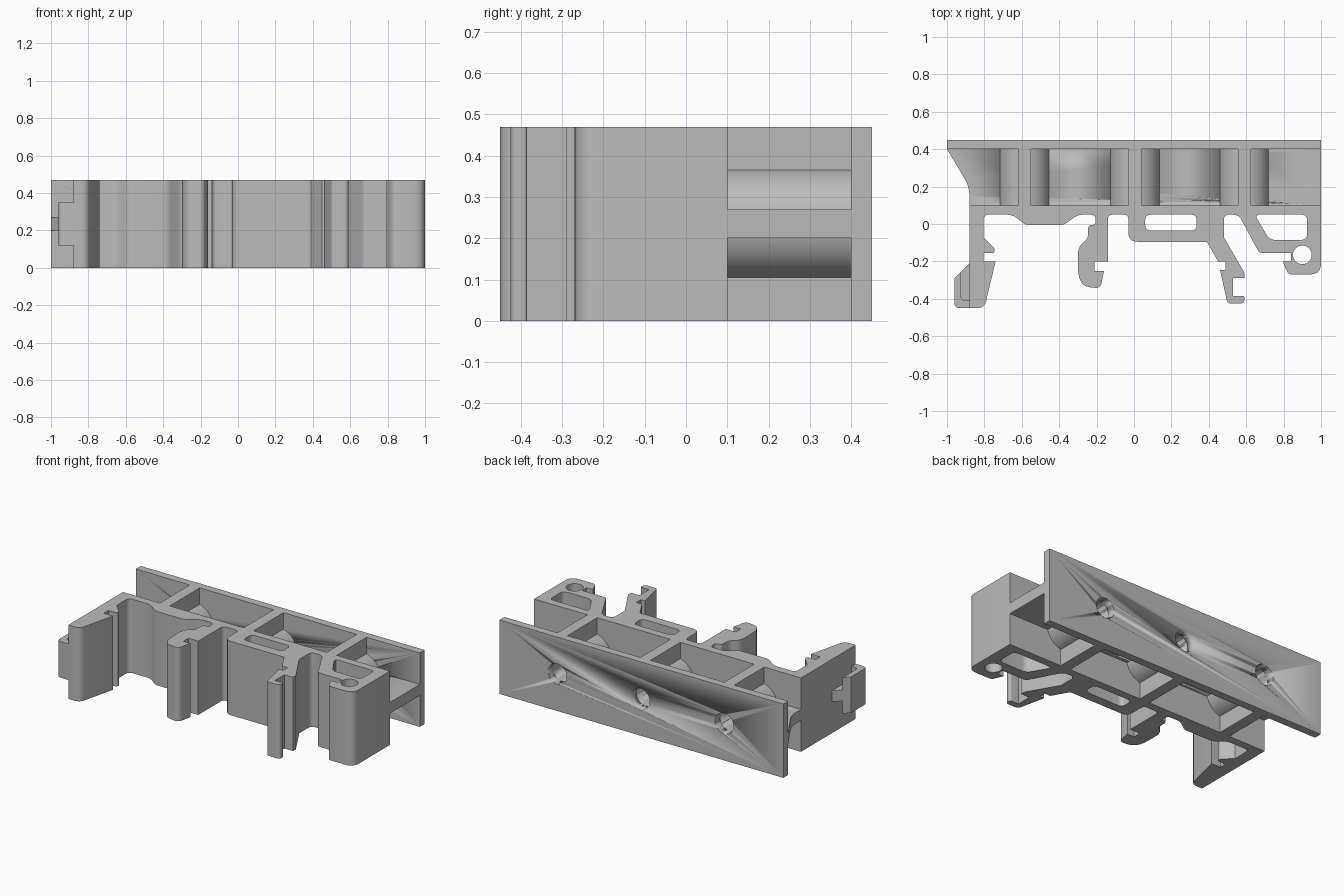
import bpy
import bmesh
import math
from mathutils import Vector

default = bpy.data.objects.get("Cube")
if default:
    bpy.data.objects.remove(default)

HEIGHT = .47
MIDDLE = HEIGHT / 2
WEB = .035          # half thickness of web and ribs
SCREW_X = (-.585, .005, .59)

grey = bpy.data.materials.new("plain grey plastic")
grey.use_nodes = True
colour = (.5, .5, .5, 1)
grey.diffuse_color = colour
grey.node_tree.nodes["Principled BSDF"].inputs["Base Color"].default_value = colour


def select_only(obj):
    bpy.ops.object.select_all(action='DESELECT')
    obj.select_set(True)
    bpy.context.view_layer.objects.active = obj


def finish(obj):
    """Give a part its colour and smooth its curved faces."""
    obj.data.materials.clear()
    obj.data.materials.append(grey)
    select_only(obj)
    bpy.ops.object.shade_smooth_by_angle(angle=math.radians(32))
    return obj


def rounded(points, steps=5):
    """Round each corner that carries a third value, its radius."""
    result = []
    for i, point in enumerate(points):
        corner = Vector(point[:2])
        if len(point) == 2:
            result.append(corner)
            continue
        before = Vector(points[i - 1][:2]) - corner
        after = Vector(points[(i + 1) % len(points)][:2]) - corner
        start = corner + before.normalized() * min(point[2], before.length * .49)
        end = corner + after.normalized() * min(point[2], after.length * .49)
        for s in range(steps + 1):
            t = s / steps
            result.append(start * (1 - t) ** 2 + corner * 2 * t * (1 - t) + end * t ** 2)
    return result


def prism(name, outline, bottom=0, top=HEIGHT, openings=()):
    """Extrude a plan outline, with openings, between two heights."""
    curve = bpy.data.curves.new(name, 'CURVE')
    curve.dimensions = '2D'
    curve.fill_mode = 'BOTH'
    curve.extrude = (top - bottom) / 2
    for loop in (outline, *openings):
        corners = rounded(loop)
        spline = curve.splines.new('POLY')
        spline.points.add(len(corners) - 1)
        for target, corner in zip(spline.points, corners):
            target.co = (corner.x, corner.y, 0, 1)
        spline.use_cyclic_u = True
    obj = bpy.data.objects.new(name, curve)
    bpy.context.collection.objects.link(obj)
    select_only(obj)
    bpy.ops.object.convert(target='MESH')
    obj = bpy.context.object
    bm = bmesh.new()
    bm.from_mesh(obj.data)
    bmesh.ops.remove_doubles(bm, verts=bm.verts, dist=.0001)
    bmesh.ops.recalc_face_normals(bm, faces=bm.faces)
    bmesh.ops.translate(bm, verts=bm.verts, vec=(0, 0, (top + bottom) / 2))
    bm.to_mesh(obj.data)
    bm.free()
    return finish(obj)


def rectangle(left, right, front, back):
    return [(left, front), (right, front), (right, back), (left, back)]


def cylinder(name, x, front, back, radius):
    """Cylinder lying along the depth axis at mid height."""
    bpy.ops.mesh.primitive_cylinder_add(
        vertices=48, radius=radius, depth=back - front,
        location=(x, (front + back) / 2, MIDDLE), rotation=(math.pi / 2, 0, 0))
    obj = bpy.context.object
    obj.name = name
    return finish(obj)


# Front body: outline sections from left to right, each running along the front
outer_leg = [
    (-.88, .1), (-.88, -.45), (-.8, -.45, .04), (-.74, -.2),
    (-.805, -.2), (-.805, -.155), (-.745, -.155, .015), (-.745, -.13, .015),
    (-.805, -.07), (-.805, .05, .03)]
raised_floor = [
    (-.65, .05, .03), (-.58, -.005, .02), (-.375, -.005, .02), (-.3, .05, .03)]
hooked_leg = [
    (-.205, .05, .03), (-.205, -.005, .02), (-.245, -.005, .02),
    (-.245, -.08, .03), (-.3, -.12, .05), (-.3, -.33, .11), (-.18, -.345, .03),
    (-.16, -.25), (-.21, -.25), (-.21, -.2), (-.14, -.2), (-.14, .05, .025)]
slotted_floor = [
    (-.03, .05, .025), (-.03, -.095, .05), (.39, -.095)]
clip_leg = [
    (.45, -.2), (.49, -.2), (.49, -.245), (.46, -.245), (.5, -.425, .02),
    (.59, -.425, .025), (.59, -.385, .01), (.53, -.385), (.53, -.29),
    (.59, -.29), (.59, -.26), (.48, -.07), (.48, .05, .03)]
end_block = [
    (.56, .05, .03), (.67, -.155, .02), (.84, -.155), (.84, -.2), (.795, -.2),
    (.825, -.27, .02), (1, -.27, .06), (1, .1)]

slot = [(.06, .05, .03), (.335, .05, .03), (.335, -.035, .03), (.06, -.035, .03)]
window = [(.645, .05, .03), (.925, .05, .03), (.925, -.085, .03), (.725, -.085, .03)]
pin_hole = [(.9 + .05 * math.cos(a * math.pi / 16), -.165 + .05 * math.sin(a * math.pi / 16))
            for a in range(32)]
prism("front_body",
      outer_leg + raised_floor + hooked_leg + slotted_floor + clip_leg + end_block,
      openings=(slot, window, pin_hole))

# Finger grip on the outer leg: a lip held by a thin web
grip = [(-.88, -.21), (-.96, -.29), (-.96, -.45, .03), (-.88, -.45)]
prism("grip_web", grip, MIDDLE - WEB, MIDDLE + WEB)
lip = [(-.925, -.255), (-.96, -.29), (-.96, -.45, .03), (-.88, -.45),
       (-.88, -.41), (-.925, -.41, .03)]
prism("grip_lip", lip, .12, .35)

# Back plate with a horizontal web, upright ribs and round screw bosses
drilled = [prism("back_plate", rectangle(-1, 1, .4, .45))]
web = [(-1, .4), (-.88, .2, .05), (-.88, .1), (1, .1), (1, .4)]
drilled.append(prism("horizontal_web", web, MIDDLE - WEB, MIDDLE + WEB))
for x in SCREW_X:
    drilled.append(prism("upright_rib", rectangle(x - WEB, x + WEB, .1, .4)))
    drilled.append(cylinder("screw_boss", x, .1, .4, .135))

# Blind screw holes from the back
for x in SCREW_X:
    drill = cylinder("screw_hole_cutter", x, .12, .5, .065)
    drill.hide_render = True
    for part in drilled:
        reach = [v.co.x + part.location.x for v in part.data.vertices]
        if min(reach) > x or max(reach) < x:
            continue
        select_only(part)
        cut = part.modifiers.new("screw hole", 'BOOLEAN')
        cut.operation = 'DIFFERENCE'
        cut.solver = 'EXACT'
        cut.object = drill
        bpy.ops.object.modifier_apply(modifier=cut.name)
    bpy.data.objects.remove(drill)
